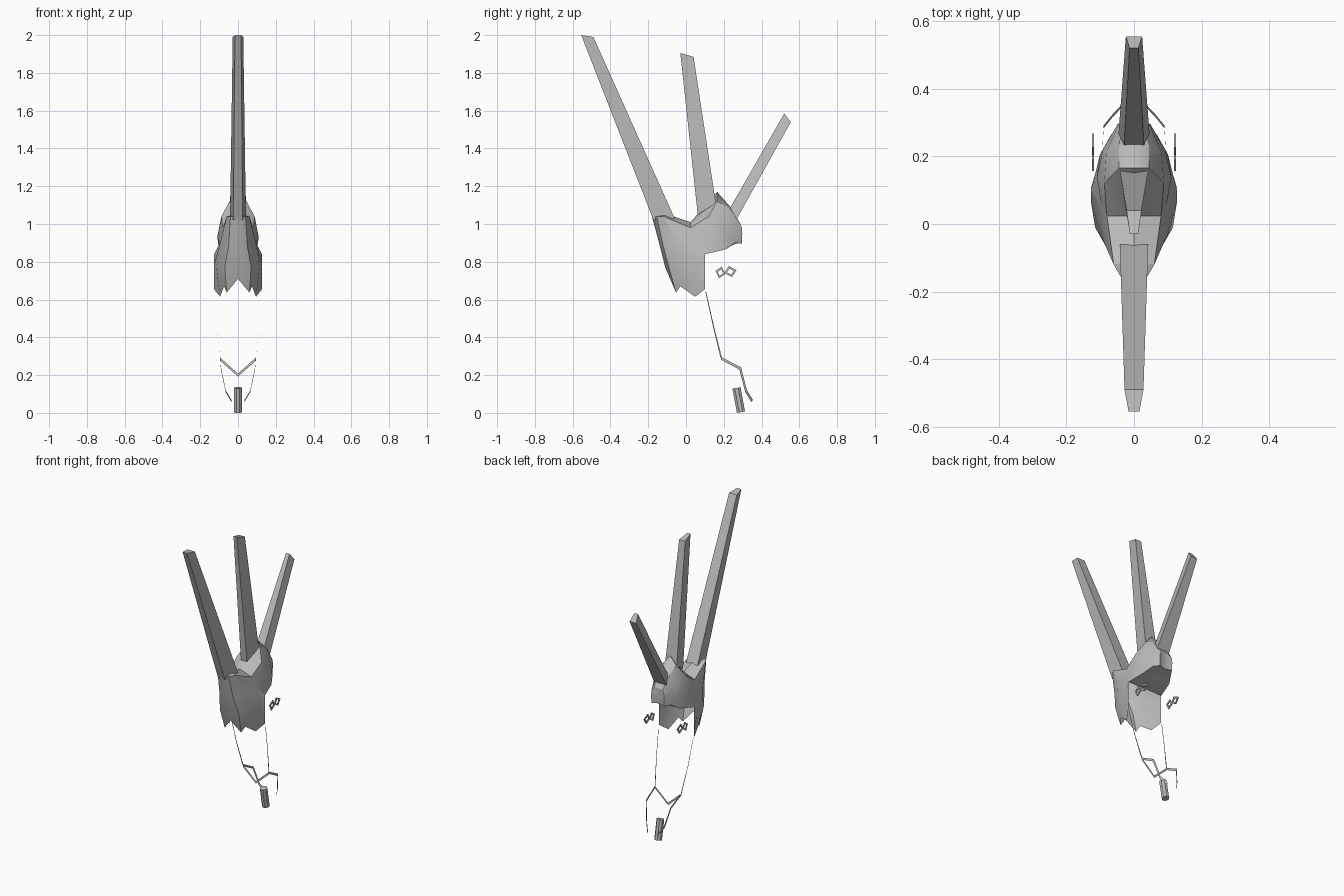
import bpy, bmesh, math
from mathutils import Vector

if "Cube" in bpy.data.objects:
    bpy.data.objects.remove(bpy.data.objects["Cube"])

grey = bpy.data.materials.new("grey")
grey.diffuse_color = (0.5, 0.5, 0.5, 1)
grey.use_nodes = True
grey.node_tree.nodes["Principled BSDF"].inputs["Base Color"].default_value = grey.diffuse_color


def make(name, verts, faces, mirror=False, smooth=False):
    bm = bmesh.new()
    vs = [bm.verts.new(v) for v in verts]
    for f in faces:
        bm.faces.new([vs[i] for i in f])
    bmesh.ops.remove_doubles(bm, verts=bm.verts, dist=0.0005)
    bmesh.ops.recalc_face_normals(bm, faces=bm.faces)
    me = bpy.data.meshes.new(name)
    bm.to_mesh(me)
    bm.free()
    me.materials.append(grey)
    ob = bpy.data.objects.new(name, me)
    bpy.context.collection.objects.link(ob)
    if mirror:
        ob.modifiers.new("mirror", 'MIRROR').use_axis[0] = True
    if smooth:
        bpy.ops.object.select_all(action='DESELECT')
        bpy.context.view_layer.objects.active = ob
        ob.select_set(True)
        bpy.ops.object.shade_smooth_by_angle(angle=math.radians(30))
    return ob


def grid(rows):
    """Vertices and quads of a sheet lofted through equal-length rows."""
    n = len(rows[0])
    verts = [p for r in rows for p in r]
    faces = [(a * n + b, a * n + b + 1, (a + 1) * n + b + 1, (a + 1) * n + b)
             for a in range(len(rows) - 1) for b in range(n - 1)]
    return verts, faces


# Front mask: rows run from the front centre round to the rear edge
mask = [
    [(0, -.18, 1.04), (.04, -.155, 1.04), (.06, -.12, 1.04), (.08, .024, .98), (.08, .024, .98)],
    [(0, -.14, .89), (.05, -.12, .88), (.095, -.04, .90), (.095, .05, .90), (.095, .05, .90)],
    [(0, -.11, .77), (.07, -.09, .77), (.115, -.01, .77), (.127, .065, .785), (.127, .10, .84)],
    [(0, -.08, .71), (.06, -.053, .637), (.074, -.03, .67), (.095, .048, .615), (.127, .10, .655)],
]
make("front_mask", *grid(mask), mirror=True, smooth=True)

# Flat forehead between the first two plumes
lid = [[(0, -.18, 1.04), (.04, -.155, 1.04)],
       [(0, -.11, 1.055), (.06, -.12, 1.04)],
       [(0, .024, 1.01), (.08, .024, .98)]]
make("forehead_top", *grid(lid), mirror=True)

# Back of the head: rings from top centre, down the side, to the underside
back = [
    [(0, .024, 1.01), (.04, .024, .995), (.08, .024, .98), (.095, .05, .90), (.127, .10, .84), (0, .10, .84)],
    [(0, .165, 1.17), (.045, .165, 1.12), (.088, .12, 1.04), (.11, .14, .93), (.10, .207, .865), (0, .20, .87)],
    [(0, .235, 1.09), (.045, .235, 1.08), (.082, .21, 1.03), (.092, .22, .95), (.07, .26, .90), (0, .25, .89)],
    [(0, .285, 1.0), (.03, .288, 1.0), (.045, .296, .98), (.047, .298, .95), (.045, .296, .896), (0, .28, .90)],
    [(0, .285, .95)] * 6,
]
verts, faces = grid(back)
make("back_of_head", verts, faces, mirror=True, smooth=True)


# Plumes: four-sided tapering bars, wider on one side
def plume(name, base, tip):
    ends = []
    for end in (base, tip):
        (y0, z0, w0), (y1, z1, w1) = end
        ends.append([(-w0, y0, z0), (w0, y0, z0), (w1, y1, z1), (-w1, y1, z1)])
    sides = [(i, (i + 1) % 4, (i + 1) % 4 + 4, i + 4) for i in range(4)]
    make(name, ends[0] + ends[1], sides + [(0, 1, 2, 3), (4, 5, 6, 7)])


plume("front_plume", [(-.172, 1.02, .025), (-.06, 1.03, .042)],
      [(-.555, 2.0, .016), (-.49, 1.99, .028)])
plume("middle_plume", [(.062, 1.05, .022), (.158, 1.11, .042)],
      [(-.03, 1.905, .012), (.04, 1.885, .022)])
plume("rear_plume", [(.225, 1.07, .03), (.265, 1.02, .046)],
      [(.52, 1.585, .013), (.555, 1.54, .024)])


# Thin strap ribbons, widened along a given direction
def ribbon(name, path, widths, across):
    a = Vector(across).normalized()
    rows = [[Vector(p) - a * w / 2, Vector(p) + a * w / 2] for p, w in zip(path, widths)]
    make(name, *grid(rows), mirror=True)


ribbon("side_strap",
       [(.127, .105, .64), (.115, .145, .46), (.095, .187, .29)],
       [.004, .005, .008], (0, 1, .2))
ribbon("lower_strap",
       [(.095, .187, .288), (.09, .287, .235), (.065, .318, .115), (.035, .35, .063)],
       [.013, .015, .014, .014], (0, .6, .8))
ribbon("chin_strap", [(.095, .187, .285), (0, .187, .2)], [.016, .016], (0, 0, 1))

# Hanging tube at the bottom, eight sided
top, bottom = Vector((0, .267, .132)), Vector((0, .291, .004))
axis = (top - bottom).normalized()
u, v = Vector((1, 0, 0)), axis.cross(Vector((1, 0, 0)))
ring = [(u * math.cos(t) + v * math.sin(t)) * .0235
        for t in (math.pi * (i + .5) / 4 for i in range(8))]
make("hanging_tube", [bottom + r for r in ring] + [top + r for r in ring],
     [(i, (i + 1) % 8, (i + 1) % 8 + 8, i + 8) for i in range(8)]
     + [tuple(range(8)), tuple(range(8, 16))])


# Ear ornaments: two flat hollow diamonds on each side
def diamond(name, cy, cz, ry, rz, hole, turn):
    verts = []
    for x in (.118, .124):
        for s in (1, hole):
            for k in range(4):
                t = turn + k * math.pi / 2
                verts.append((x, cy + ry * s * math.cos(t), cz + rz * s * math.sin(t)))
    faces = []
    for k in range(4):
        n = (k + 1) % 4
        faces += [(k, n, 4 + n, 4 + k), (8 + k, 8 + n, 12 + n, 12 + k),
                  (k, n, 8 + n, 8 + k), (4 + k, 4 + n, 12 + n, 12 + k)]
    make(name, verts, faces, mirror=True)


diamond("front_ear_link", .182, .743, .027, .032, .55, 1.3)
diamond("rear_ear_link", .235, .748, .034, .03, .55, .25)
